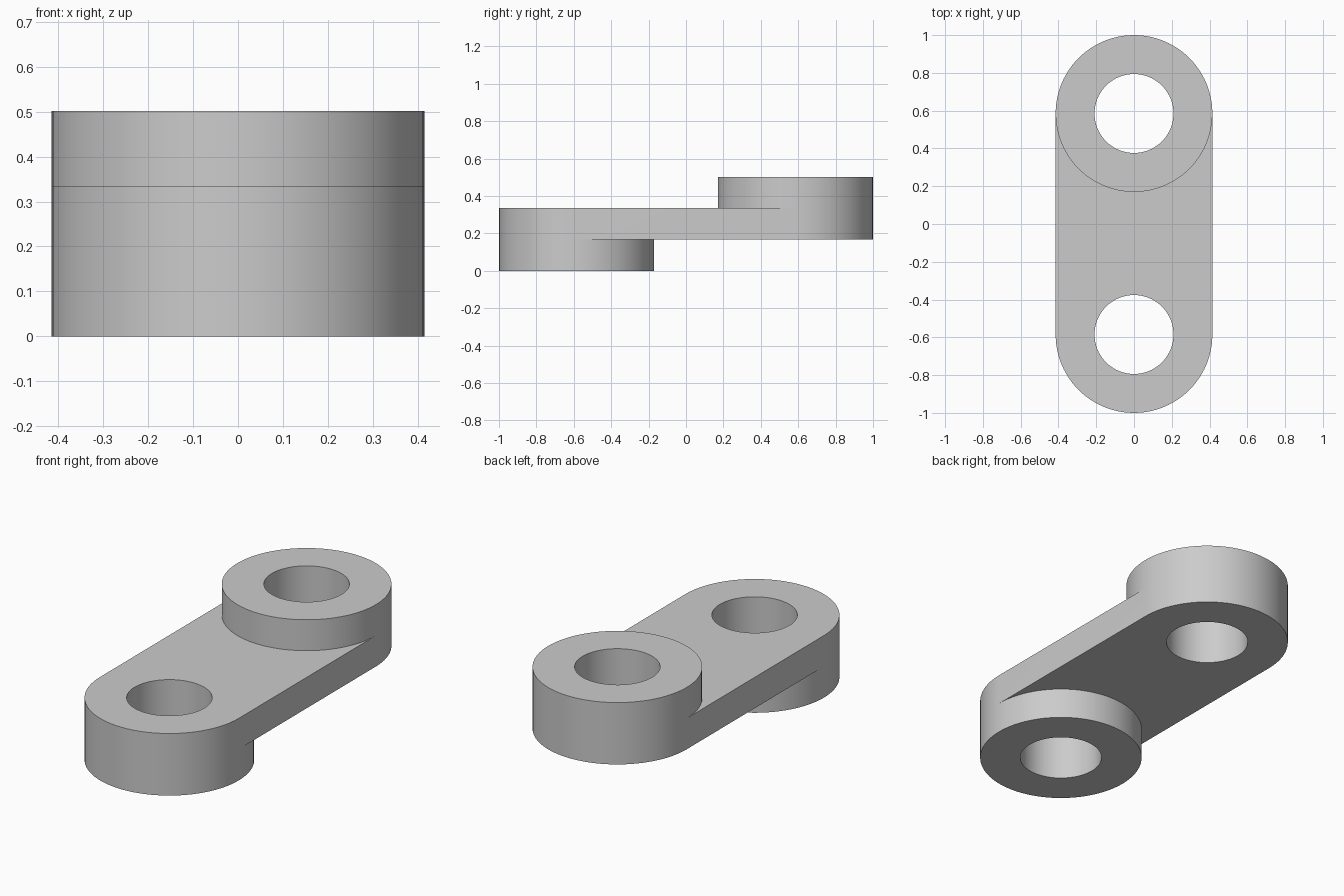
import bpy, bmesh, math

cube = bpy.data.objects.get("Cube")
if cube:
    bpy.data.objects.remove(cube, do_unlink=True)

R, HOLE, CENTRE = 0.415, 0.209, 0.585      # boss radius, bore radius, bore offset
Z0, Z1, Z2, Z3 = 0.0, 0.168, 0.335, 0.502  # boss and web levels
N = 96
HALF = N // 2
FRONT, BACK = -CENTRE, CENTRE

bm = bmesh.new()


def face(*points):
    bm.faces.new([bm.verts.new(p) for p in points])


def rim(cy, radius, i, z):
    a = 2 * math.pi * i / N
    return (radius * math.cos(a), cy + radius * math.sin(a), z)


def wall(cy, radius, low, high, steps=range(N)):
    for i in steps:
        face(rim(cy, radius, i, low), rim(cy, radius, i + 1, low),
             rim(cy, radius, i + 1, high), rim(cy, radius, i, high))


def annulus(cy, z):
    for i in range(N):
        face(rim(cy, HOLE, i, z), rim(cy, R, i, z),
             rim(cy, R, i + 1, z), rim(cy, HOLE, i + 1, z))


def web(z):
    # Flat strip between the facing halves of the two bosses
    for i in range(HALF):
        face(rim(FRONT, R, i, z), rim(BACK, R, -i, z),
             rim(BACK, R, -i - 1, z), rim(FRONT, R, i + 1, z))


# Flat faces: boss ends and web
for cy, low, high in ((FRONT, Z0, Z2), (BACK, Z1, Z3)):
    annulus(cy, low)
    annulus(cy, high)
    wall(cy, HOLE, low, high)
web(Z1)
web(Z2)

# Outer walls: full boss rings, then the rounded ends of the web
wall(FRONT, R, Z0, Z1)
wall(BACK, R, Z2, Z3)
wall(FRONT, R, Z1, Z2, range(HALF, N))
wall(BACK, R, Z1, Z2, range(HALF))

# Straight web sides
for x in (-R, R):
    face((x, FRONT, Z1), (x, BACK, Z1), (x, BACK, Z2), (x, FRONT, Z2))

bmesh.ops.remove_doubles(bm, verts=bm.verts, dist=0.0001)
bmesh.ops.recalc_face_normals(bm, faces=bm.faces)

mesh = bpy.data.meshes.new("offset_link")
bm.to_mesh(mesh)
bm.free()
link = bpy.data.objects.new("offset_link", mesh)
bpy.context.collection.objects.link(link)

# Plain grey metal
grey = bpy.data.materials.new("light_grey")
grey.use_nodes = True
colour = (0.6, 0.6, 0.6, 1)
grey.diffuse_color = colour
grey.node_tree.nodes["Principled BSDF"].inputs["Base Color"].default_value = colour
mesh.materials.append(grey)

bpy.ops.object.select_all(action="DESELECT")
link.select_set(True)
bpy.context.view_layer.objects.active = link
bpy.ops.object.shade_smooth_by_angle(angle=math.radians(30))
